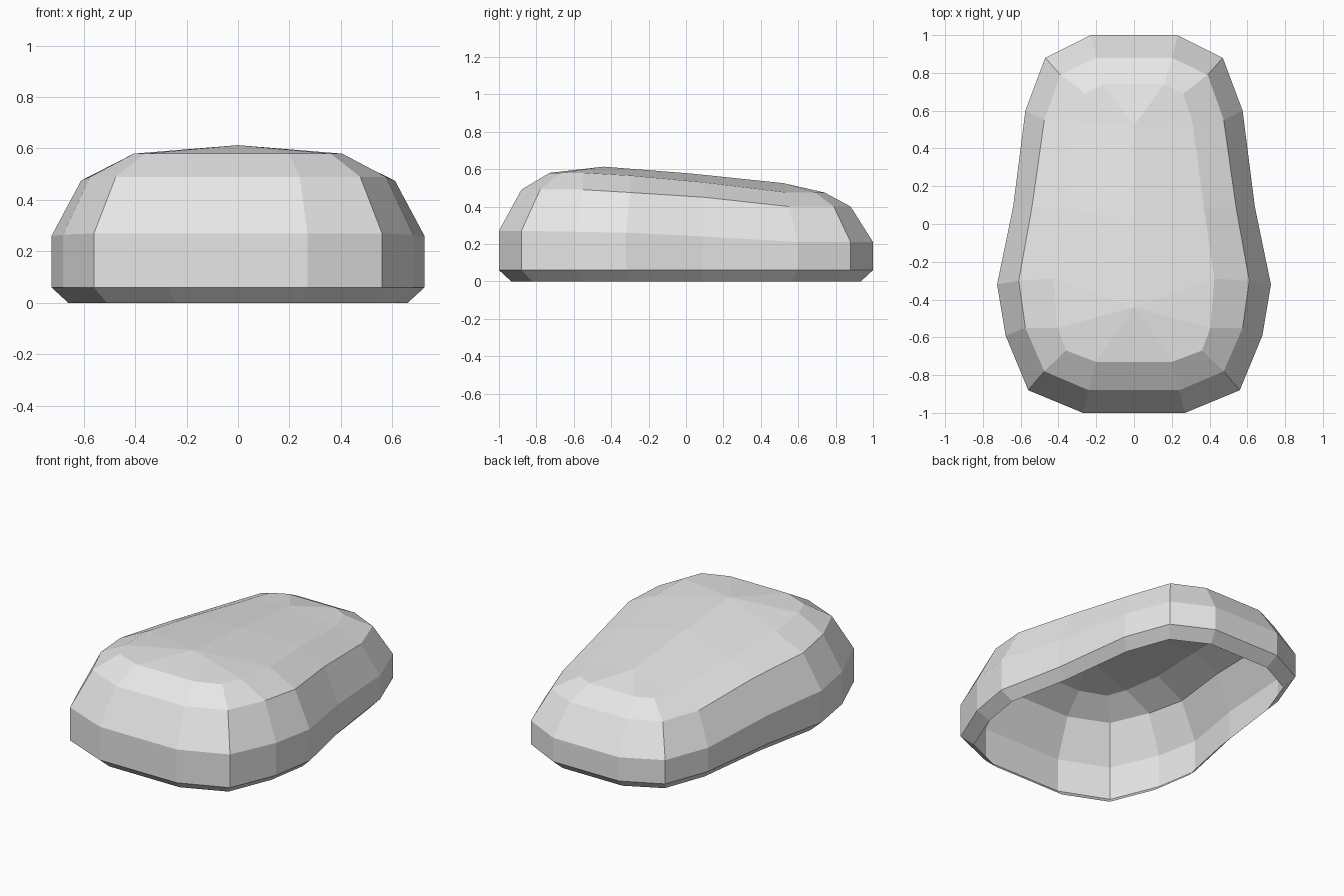
import bpy
import bmesh

cube = bpy.data.objects.get("Cube")
if cube:
    bpy.data.objects.remove(cube, do_unlink=True)

grey = bpy.data.materials.new("plain_grey")
grey.use_nodes = True
colour = (0.8, 0.8, 0.8, 1)
grey.diffuse_color = colour
grey.node_tree.nodes["Principled BSDF"].inputs["Base Color"].default_value = colour

# Half outlines on the +x side, running front to back
widest = [(0.27, -1, 0.27), (0.56, -0.88, 0.27), (0.68, -0.59, 0.265), (0.725, -0.32, 0.26),
          (0.64, 0.09, 0.24), (0.575, 0.6, 0.21), (0.47, 0.88, 0.21), (0.23, 1, 0.21)]
shoulder = [(0.24, -0.88, 0.49), (0.475, -0.78, 0.49), (0.575, -0.55, 0.49), (0.61, -0.3, 0.475),
            (0.54, 0.09, 0.45), (0.475, 0.55, 0.4), (0.39, 0.79, 0.4), (0.2, 0.88, 0.4)]
crown = [(0.2, -0.73, 0.58), (0.36, -0.67, 0.58), (0.405, -0.55, 0.58), (0.425, -0.29, 0.565),
         (0.37, 0.09, 0.53), (0.31, 0.54, 0.475), (0.26, 0.69, 0.475), (0.16, 0.74, 0.475)]
wall_foot = [(x, y, 0.06) for x, y, z in widest]
bottom_rim = [(x * 0.91, y * 0.935, 0) for x, y, z in widest]

bm = bmesh.new()


def add_ring(half):
    """Make a closed ring by mirroring a half outline across x."""
    mirrored = [(-x, y, z) for x, y, z in reversed(half)]
    return [bm.verts.new(p) for p in half + mirrored]


# Side walls, lofted from the open underside to the crown
rings = [add_ring(h) for h in (bottom_rim, wall_foot, widest, shoulder, crown)]
for low, high in zip(rings, rings[1:]):
    count = len(low)
    for i in range(count):
        j = (i + 1) % count
        bm.faces.new((low[i], low[j], high[j], high[i]))

# Top surface, joined to a raised centre line
front, middle, back = [bm.verts.new(p) for p in
                       ((0, -0.44, 0.613), (0, 0.02, 0.577), (0, 0.52, 0.525))]
top = rings[-1]
bm.faces.new((top[-1], top[0], front))
bm.faces.new((top[7], top[8], back))
for side in (top[:8], top[:7:-1]):
    bm.faces.new((front, *side[:3]))
    bm.faces.new((front, side[2], side[3]))
    bm.faces.new((front, side[3], side[4], middle))
    bm.faces.new((middle, side[4], side[5], back))
    bm.faces.new((back, *side[5:8]))

bmesh.ops.recalc_face_normals(bm, faces=bm.faces)
# Keep the open shell facing outwards
bm.normal_update()
if sum(f.normal.z * f.calc_area() for f in bm.faces) < 0:
    bmesh.ops.reverse_faces(bm, faces=bm.faces)

mesh = bpy.data.meshes.new("shell_body")
bm.to_mesh(mesh)
bm.free()
mesh.materials.append(grey)
shell = bpy.data.objects.new("shell_body", mesh)
bpy.context.collection.objects.link(shell)
